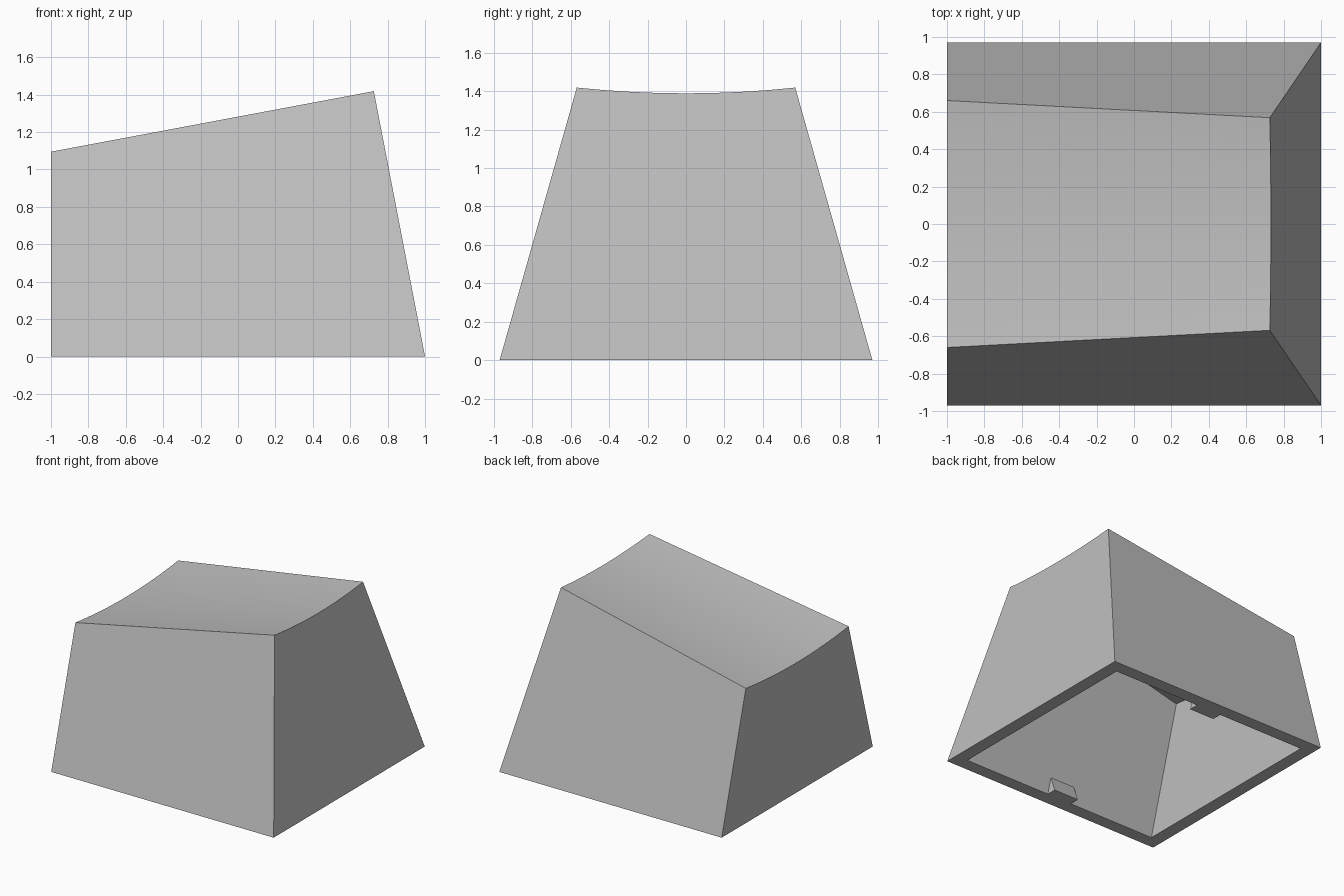
import bpy
import bmesh

cube = bpy.data.objects.get("Cube")
if cube:
    bpy.data.objects.remove(cube, do_unlink=True)

GREY = (0.52, 0.52, 0.52, 1)
mat = bpy.data.materials.new("plain_grey")
mat.use_nodes = True
mat.diffuse_color = GREY
mat.node_tree.nodes["Principled BSDF"].inputs["Base Color"].default_value = GREY

SIDE_LEAN, END_LEAN = 0.283, 0.193   # inward lean per unit of height
SLOPE = 0.1875                       # rise of the top along x
WALL, ROOF = 0.106, 0.095
STEPS = 20


def add_object(name, bm):
    bmesh.ops.recalc_face_normals(bm, faces=bm.faces)
    mesh = bpy.data.meshes.new(name)
    bm.to_mesh(mesh)
    bm.free()
    mesh.materials.append(mat)
    obj = bpy.data.objects.new(name, mesh)
    bpy.context.collection.objects.link(obj)
    bpy.ops.object.select_all(action="DESELECT")
    obj.select_set(True)
    bpy.context.view_layer.objects.active = obj
    bpy.ops.object.shade_smooth_by_angle(angle=0.5)


def skin(bm, inset, drop):
    """Tapered walls under a sloping, dished top; returns the base corners."""
    hx, hy = 1 - inset, 0.97 - inset
    base = [bm.verts.new((x, y, 0))
            for x, y in ((-hx, -hy), (hx, -hy), (hx, hy), (-hx, hy))]
    level = 1.095 + SLOPE - drop     # edge height at x = 0
    low_z = level - SLOPE * hx
    high_z = (level + SLOPE * hx) / (1 + SLOPE * END_LEAN)

    def arc(edge_z, lean):
        half = hy - SIDE_LEAN * edge_z
        sag = 0.03 * (half / 0.57) ** 2
        row = []
        for i in range(STEPS + 1):
            t = 2 * i / STEPS - 1
            z = edge_z - sag * (1 - t * t)
            x = hx - END_LEAN * z if lean else -hx
            row.append(bm.verts.new((x, t * half, z)))
        return row

    low, high = arc(low_z, False), arc(high_z, True)
    for i in range(STEPS):
        bm.faces.new((low[i], high[i], high[i + 1], low[i + 1]))
    bm.faces.new((base[0], base[1], high[0], low[0]))
    bm.faces.new((base[2], base[3], low[-1], high[-1]))
    bm.faces.new([base[1], base[2]] + high[::-1])
    bm.faces.new([base[3], base[0]] + low)
    return base


# Hollow cap: outer skin, inner skin and the flat rim joining them
bm = bmesh.new()
outer = skin(bm, 0, 0)
inner = skin(bm, WALL, ROOF)
for i in range(4):
    j = (i + 1) % 4
    bm.faces.new((outer[i], outer[j], inner[j], inner[i]))
add_object("hollow_cap", bm)

# Wedge clips at the middle of the front and back inner walls
for name, side in (("front_clip", -1), ("back_clip", 1)):
    bm = bmesh.new()
    y, h = 0.97 - WALL, 0.125
    profile = ((y, 0), (y - SIDE_LEAN * h, h), (y - 0.08, 0))
    ends = [[bm.verts.new((x, side * py, pz)) for py, pz in profile]
            for x in (-0.112, 0.112)]
    for end in ends:
        bm.faces.new(end)
    for i in range(3):
        j = (i + 1) % 3
        bm.faces.new((ends[0][i], ends[0][j], ends[1][j], ends[1][i]))
    add_object(name, bm)
